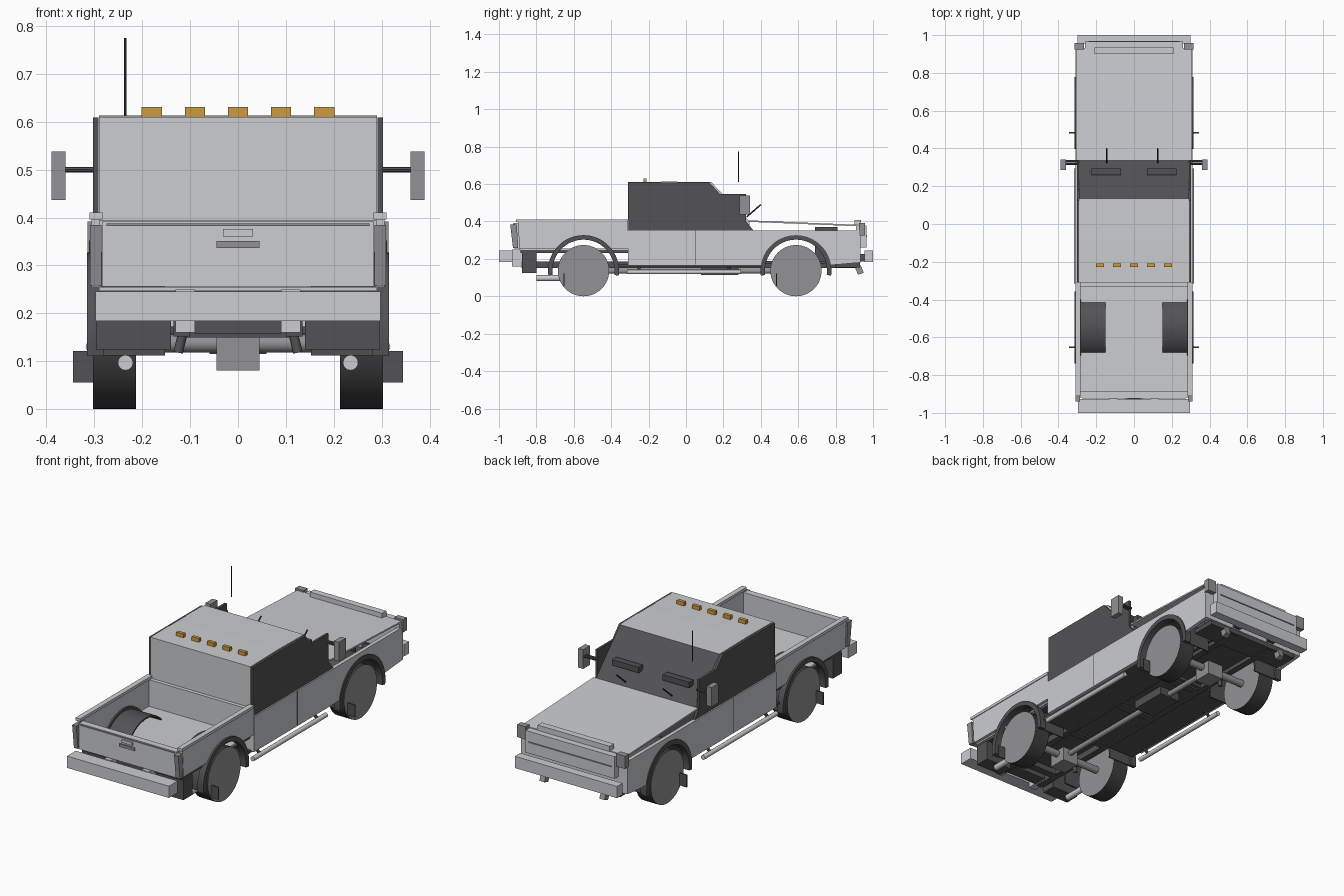
import bpy, bmesh, math
from mathutils import Vector

if "Cube" in bpy.data.objects:
    bpy.data.objects.remove(bpy.data.objects["Cube"], do_unlink=True)


def material(name, r, g, b):
    m = bpy.data.materials.new(name)
    m.use_nodes = True
    m.diffuse_color = (r, g, b, 1)
    m.node_tree.nodes["Principled BSDF"].inputs["Base Color"].default_value = (r, g, b, 1)
    return m


PAINT = material("light grey paint", 0.60, 0.61, 0.63)
GREY = material("mid grey", 0.29, 0.29, 0.30)
DARK = material("dark grey", 0.085, 0.085, 0.09)
BLACK = material("tyre black", 0.05, 0.05, 0.052)
AMBER = material("amber lamp", 0.62, 0.32, 0.05)


def finish(name, bm, mats, mirror=False, smooth=False, rule=None):
    bmesh.ops.recalc_face_normals(bm, faces=bm.faces[:])
    bm.normal_update()
    if rule:
        for f in bm.faces:
            f.material_index = rule(f)
    me = bpy.data.meshes.new(name)
    bm.to_mesh(me)
    bm.free()
    ob = bpy.data.objects.new(name, me)
    bpy.context.collection.objects.link(ob)
    for m in mats:
        me.materials.append(m)
    if mirror:
        ob.modifiers.new("Mirror", 'MIRROR').use_mirror_merge = False
    if smooth:
        bpy.ops.object.select_all(action='DESELECT')
        ob.select_set(True)
        bpy.context.view_layer.objects.active = ob
        bpy.ops.object.shade_smooth_by_angle(angle=math.radians(35))
    return ob


def prism(name, profile, x0, x1, *mats, mirror=False, smooth=False, rule=None):
    """Extrude a (y, z) profile from x0 to x1."""
    bm = bmesh.new()
    face = bm.faces.new([bm.verts.new((x0, y, z)) for y, z in profile])
    ext = bmesh.ops.extrude_face_region(bm, geom=[face])
    moved = [v for v in ext["geom"] if isinstance(v, bmesh.types.BMVert)]
    bmesh.ops.translate(bm, verts=moved, vec=(x1 - x0, 0, 0))
    return finish(name, bm, mats, mirror, smooth, rule)


def box(name, x, y, z, mat, mirror=False):
    prof = [(y[0], z[0]), (y[1], z[0]), (y[1], z[1]), (y[0], z[1])]
    return prism(name, prof, x[0], x[1], mat, mirror=mirror)


def rod(name, a, b, r, mat, mirror=False, sides=16):
    a, b = Vector(a), Vector(b)
    bm = bmesh.new()
    bmesh.ops.create_cone(bm, cap_ends=True, segments=sides, radius1=r, radius2=r, depth=(b - a).length)
    rot = (b - a).to_track_quat('Z', 'Y').to_matrix()
    bmesh.ops.rotate(bm, verts=bm.verts[:], cent=(0, 0, 0), matrix=rot)
    bmesh.ops.translate(bm, verts=bm.verts[:], vec=(a + b) / 2)
    return finish(name, bm, [mat], mirror, smooth=True)


AXLE_Z, WHEEL_R = 0.137, 0.137
FRONT_AXLE, REAR_AXLE = 0.588, -0.548


def arc(cy, r, a0, a1, n=24):
    pts = []
    for i in range(n + 1):
        a = math.radians(a0 + (a1 - a0) * i / n)
        pts.append((cy + r * math.cos(a), AXLE_Z + r * math.sin(a)))
    return pts


def arch_cut(cy, z, r=0.168):
    """Arch from rear to front where it meets the sill height z."""
    a = math.degrees(math.asin((z - AXLE_Z) / r))
    return arc(cy, r, 180 - a, a)


# Painted body sides with wheel arches
prism("bed_side", [(-0.89, 0.255)] + arch_cut(REAR_AXLE, 0.255)
      + [(-0.31, 0.255), (-0.31, 0.408), (-0.90, 0.408)], 0.288, 0.306, PAINT, mirror=True)
prism("lower_body_side", [(-0.31, 0.165)] + arch_cut(FRONT_AXLE, 0.165)
      + [(0.93, 0.18), (0.93, 0.352), (-0.31, 0.352)], 0.29, 0.31, PAINT, mirror=True)
box("bed_rail", (0.283, 0.31), (-0.91, -0.31), (0.396, 0.411), PAINT, True)

# Cab: paint on the roof and back, dark windscreen and underside
cab = [(-0.31, 0.17), (0.34, 0.17), (0.34, 0.40), (0.135, 0.61), (-0.09, 0.613), (-0.31, 0.61)]
prism("cab", cab, -0.29, 0.29, PAINT, DARK,
      rule=lambda f: 1 if f.normal.y > 0.3 or f.normal.z < -0.5 else 0)
prism("cab_side_window", [(-0.308, 0.352), (0.36, 0.352), (0.322, 0.40), (0.322, 0.548),
                          (0.18, 0.548), (0.125, 0.609), (-0.308, 0.609)],
      0.291, 0.303, DARK, mirror=True)
box("door_seam", (0.3, 0.3108), (0.05, 0.053), (0.17, 0.352), BLACK, True)
for i in range(-2, 3):
    box("roof_lamp", (i * 0.09 - 0.021, i * 0.09 + 0.021), (-0.228, -0.21), (0.609, 0.631), AMBER)

# Windscreen fittings, mirrors and aerial
prism("sun_visor", [(0.26, 0.475), (0.295, 0.475), (0.295, 0.505), (0.26, 0.505)],
      0.07, 0.225, DARK, mirror=True)
for x in (-0.145, 0.125):
    rod("wiper", (x, 0.325, 0.425), (x, 0.40, 0.49), 0.004, BLACK, sides=8)
box("mirror", (0.36, 0.389), (0.285, 0.342), (0.437, 0.538), GREY, True)
for y in (0.318, 0.332):
    rod("mirror_arm", (0.295, y, 0.50), (0.365, y, 0.50), 0.006, DARK, True, 8)
rod("aerial", (-0.235, 0.28, 0.612), (-0.235, 0.28, 0.775), 0.0025, BLACK, sides=8)

# Hood: thin sheet floating above the fenders
prism("hood", [(0.335, 0.398), (0.93, 0.374), (0.93, 0.382), (0.335, 0.406)], -0.305, 0.305, PAINT)
box("hood_lip", (-0.21, 0.21), (0.90, 0.935), (0.38, 0.408), PAINT)
box("engine_block", (-0.12, 0.12), (0.69, 0.81), (0.19, 0.37), DARK)

# Nose
box("nose_panel", (-0.305, 0.305), (0.91, 0.932), (0.18, 0.378), PAINT)
box("grille", (-0.26, 0.26), (0.932, 0.965), (0.262, 0.378), PAINT)
box("grille_band", (-0.24, 0.24), (0.96, 0.969), (0.318, 0.324), GREY)
box("headlamp", (0.265, 0.314), (0.925, 0.957), (0.325, 0.392), GREY, True)
box("front_bumper", (-0.298, 0.298), (0.955, 1.0), (0.183, 0.245), PAINT)
box("front_bumper_mount", (0.09, 0.13), (0.90, 0.96), (0.185, 0.225), DARK, True)
prism("tow_hook", [(0.905, 0.15), (0.935, 0.165), (0.95, 0.125), (0.92, 0.115)],
      0.16, 0.19, GREY, mirror=True)
box("front_valance", (-0.27, 0.27), (0.80, 0.93), (0.155, 0.18), DARK)

# Bed floor, tailgate and rear lamps
box("bed_floor", (-0.29, 0.29), (-0.89, -0.31), (0.247, 0.255), PAINT)
box("bed_underside", (-0.288, 0.288), (-0.885, -0.31), (0.232, 0.247), DARK)
box("bed_front_wall", (-0.29, 0.29), (-0.33, -0.31), (0.255, 0.395), PAINT)
box("tailgate", (-0.284, 0.284), (-0.92, -0.885), (0.256, 0.392), PAINT)
box("tailgate_trim", (-0.275, 0.275), (-0.924, -0.92), (0.382, 0.388), GREY)
box("tailgate_handle", (-0.045, 0.045), (-0.928, -0.92), (0.336, 0.351), GREY)
box("tailgate_latch", (-0.031, 0.031), (-0.926, -0.92), (0.36, 0.376), PAINT)
prism("tail_lamp", [(-0.925, 0.258), (-0.897, 0.258), (-0.905, 0.384), (-0.94, 0.384)],
      0.285, 0.309, GREY, mirror=True)
box("rear_bumper", (-0.297, 0.297), (-1.0, -0.927), (0.184, 0.246), PAINT)
box("rear_bumper_mount", (0.09, 0.13), (-0.93, -0.82), (0.16, 0.25), PAINT, True)
box("hitch_beam", (-0.09, 0.09), (-0.88, -0.81), (0.157, 0.236), DARK)
box("rear_corner_box", (0.14, 0.296), (-0.877, -0.80), (0.125, 0.232), DARK, True)

# Wheels, flares and wheel wells at both axles
for end, cy in (("front", FRONT_AXLE), ("rear", REAR_AXLE)):
    prism(end + "_wheel", arc(cy, WHEEL_R, 0, 352.5, 47), 0.213, 0.303, BLACK, GREY, mirror=True,
          smooth=True, rule=lambda f: 1 if abs(f.normal.x) > 0.9 else 0)
    prism(end + "_flare", arc(cy, 0.19, -8, 188) + arc(cy, 0.166, 188, -8),
          0.28, 0.315, DARK, mirror=True, smooth=True)
    prism(end + "_wheel_well", arc(cy, 0.178, -8, 188) + arc(cy, 0.17, 188, -8),
          0.152, 0.288, DARK, mirror=True, smooth=True)
    box(end + "_hub_plate", (0.303, 0.345), (cy - 0.108, cy - 0.101), (0.056, 0.121), DARK, True)
    rod(end + "_axle", (-0.215, cy, AXLE_Z), (0.215, cy, AXLE_Z), 0.019, GREY)
    box(end + "_differential", (-0.045, 0.045), (cy - 0.05, cy + 0.05), (0.081, 0.156), GREY)
    rod(end + "_damper", (0.125, cy - 0.06, 0.118), (0.105, cy - 0.06, 0.20), 0.01, DARK, True)

# Chassis and running gear
box("frame_rail", (0.10, 0.135), (-0.88, 0.92), (0.152, 0.186), DARK, True)
box("cab_floor", (-0.292, 0.292), (-0.36, 0.40), (0.158, 0.172), DARK)
box("engine_bay_floor", (-0.15, 0.15), (0.40, 0.91), (0.172, 0.19), DARK)
for y in (-0.75, -0.36, 0.0, 0.36):
    box("cross_member", (-0.11, 0.11), (y - 0.02, y + 0.02), (0.15, 0.18), DARK)
rod("drive_shaft", (0, REAR_AXLE, 0.135), (0, FRONT_AXLE, 0.135), 0.014, GREY)
box("gearbox", (-0.06, 0.06), (0.08, 0.28), (0.115, 0.165), DARK)
rod("exhaust_pipe", (0.235, -0.80, 0.097), (0.235, -0.66, 0.097), 0.016, PAINT, True)
rod("side_step", (0.306, -0.315, 0.13), (0.306, 0.295, 0.13), 0.012, PAINT, True)
for y in (-0.25, 0.23):
    rod("step_bracket", (0.306, y, 0.13), (0.27, y, 0.165), 0.008, DARK, True, 8)
